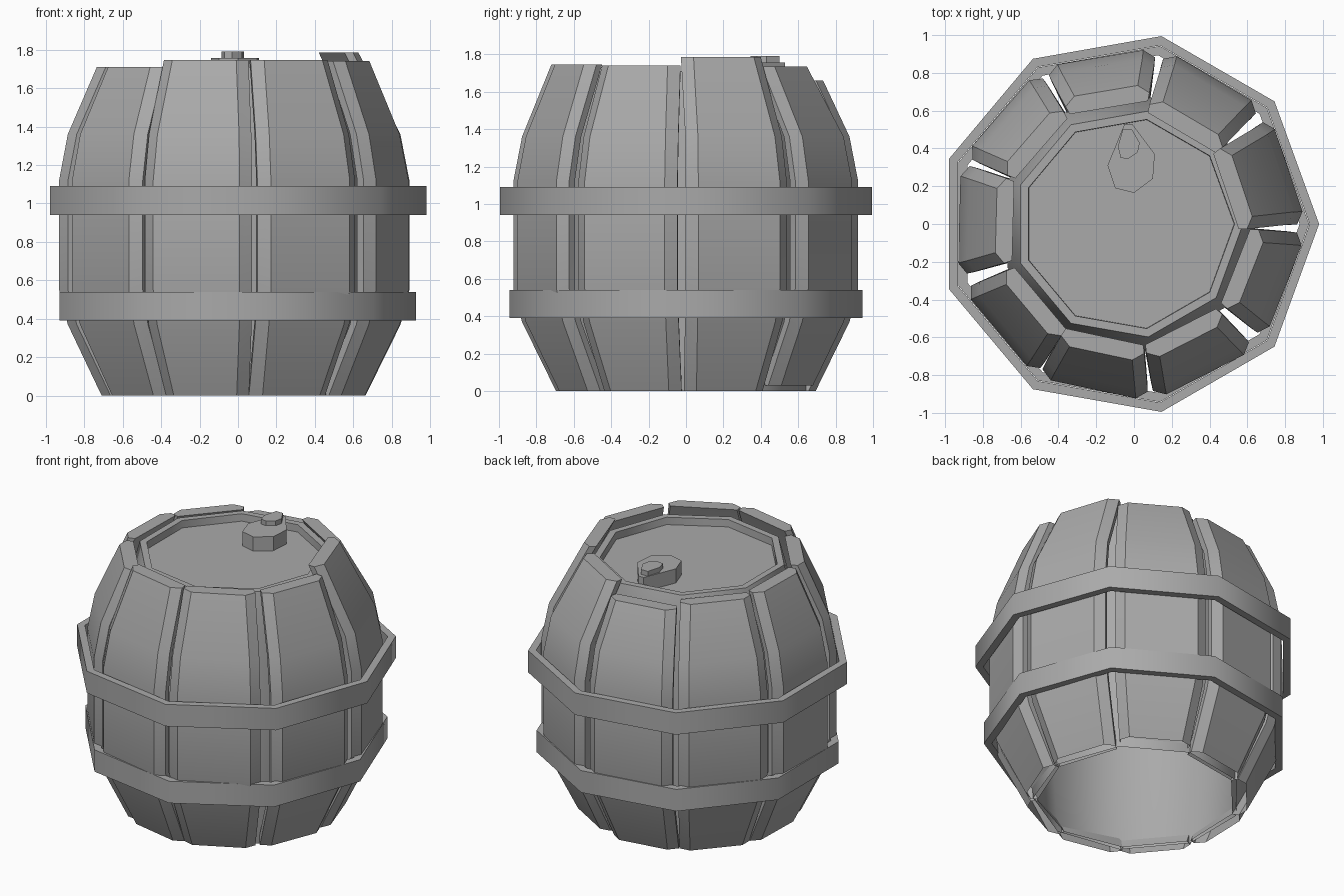
import bpy, bmesh
from math import sin, cos, radians

if "Cube" in bpy.data.objects:
    bpy.data.objects.remove(bpy.data.objects["Cube"])

CX = -0.03   # axis of the nine-sided barrel (its bounds are centred on x = 0)
N = 9

# Dark grey material shared by all parts
GREY = bpy.data.materials.new("dark_grey")
GREY.diffuse_color = (0.40, 0.40, 0.40, 1)
GREY.use_nodes = True
GREY.node_tree.nodes["Principled BSDF"].inputs["Base Color"].default_value = GREY.diffuse_color


def loft(name, rings, closed=False, smooth=None, bottom_cap=True):
    """Skin a list of equal-length point rings; cap the ends or close the loop."""
    bm = bmesh.new()
    vs = [[bm.verts.new(p) for p in r] for r in rings]
    n = len(rings[0])
    for a, b in zip(vs, vs[1:] + vs[:1] if closed else vs[1:]):
        for i in range(n):
            j = (i + 1) % n
            bm.faces.new((a[i], a[j], b[j], b[i]))
    if not closed:
        bottom = bm.faces.new(vs[0][::-1])
        bm.faces.new(vs[-1])
    bmesh.ops.recalc_face_normals(bm, faces=bm.faces)
    if not closed and not bottom_cap:
        bmesh.ops.delete(bm, geom=[bottom], context='FACES_ONLY')
    me = bpy.data.meshes.new(name)
    bm.to_mesh(me)
    bm.free()
    me.materials.append(GREY)
    ob = bpy.data.objects.new(name, me)
    bpy.context.collection.objects.link(ob)
    if smooth:
        bpy.ops.object.select_all(action='DESELECT')
        ob.select_set(True)
        bpy.context.view_layer.objects.active = ob
        bpy.ops.object.shade_smooth_by_angle(angle=radians(smooth))
    return ob


def nonagon(r, z):
    return [(CX + r * cos(radians(40 * k)), r * sin(radians(40 * k)), z) for k in range(N)]


# Inner drum, open below, with raised rim and recessed lid
drum = [(0.65, 0.0), (0.68, 0.4), (0.68, 1.45), (0.607, 1.71), (0.562, 1.71), (0.56, 1.66)]
loft("drum_and_lid", [nonagon(r, z) for r, z in drum], smooth=45, bottom_cap=False)

# Hoops
for name, r, z0, z1 in (("lower_hoop", 0.957, 0.39, 0.54), ("upper_hoop", 1.01, 0.94, 1.09)):
    t = 0.05
    loft(name, [nonagon(r, z0), nonagon(r, z1), nonagon(r - t, z1), nonagon(r - t, z0)],
         closed=True, smooth=50)

# Stave profile: outer radius, height, half width
PROFILE = [(0.675, 0.0, 0.222), (0.85, 0.37, 0.274), (0.895, 0.55, 0.285),
           (0.895, 1.12, 0.285), (0.85, 1.36, 0.272), (0.70, 1.71, 0.225)]


def stave(index, angle, bottom, top, r_top):
    a = radians(angle)
    rings = []
    for k, (r, z, w) in enumerate(PROFILE):
        if k == 0:
            z = bottom
            r += bottom * 0.48
        if k == 5:
            r, z = r_top, top
        t, c, d = 0.09, 0.055, 0.048   # thickness, chamfer width, chamfer depth
        section = [(r - t, -w + 0.015), (r - d, -w), (r, -w + c),
                   (r, w - c), (r - d, w), (r - t, w - 0.015)]
        rings.append([(CX + u * cos(a) - v * sin(a), u * sin(a) + v * cos(a), z)
                      for u, v in section])
    loft(f"stave_{index}", rings, smooth=28, bottom_cap=False)


# Staves: angle, bottom height, top height, outer radius at top (slightly uneven)
STAVES = [(18.5, 0.0, 1.785, 0.635), (59.5, 0.03, 1.735, 0.65), (99.5, 0.0, 1.66, 0.715),
          (139, 0.0, 1.70, 0.70), (178.5, 0.0, 1.71, 0.70), (220, 0.0, 1.71, 0.70),
          (258, 0.0, 1.745, 0.70), (297, 0.0, 1.745, 0.70), (338.5, 0.0, 1.74, 0.70)]
for i, s in enumerate(STAVES, 1):
    stave(i, *s)

# Teardrop plug and knob on the lid
BASE = [(-0.05, 0.53), (-0.14, 0.31), (-0.10, 0.19), (0.0, 0.165), (0.10, 0.24), (0.11, 0.37), (-0.01, 0.53)]
KNOB = [(-0.06, 0.5), (-0.085, 0.41), (-0.07, 0.35), (-0.03, 0.345), (0.02, 0.38), (0.03, 0.43), (-0.01, 0.5)]
for name, pts, z0, z1 in (("plug_base", BASE, 1.66, 1.757), ("plug_knob", KNOB, 1.75, 1.79)):
    loft(name, [[(x, y, z) for x, y in pts] for z in (z0, z1)])
